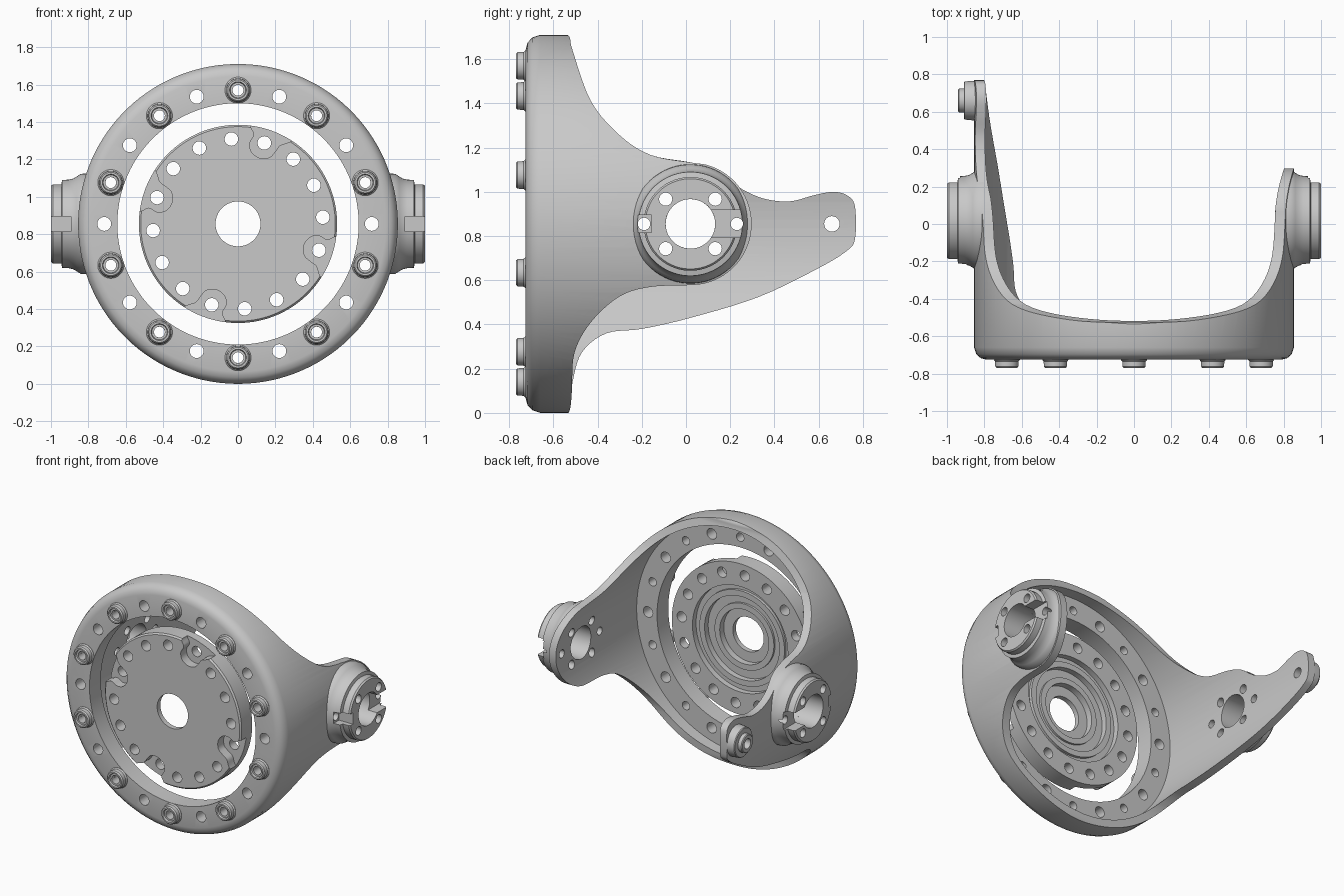
import bpy, bmesh, math
from mathutils import Vector

if "Cube" in bpy.data.objects:
    bpy.data.objects.remove(bpy.data.objects["Cube"])

grey = bpy.data.materials.new("matte grey")
grey.use_nodes = True
COLOUR = (0.58, 0.58, 0.58, 1)
grey.diffuse_color = COLOUR
grey.node_tree.nodes["Principled BSDF"].inputs["Base Color"].default_value = COLOUR

CZ = 0.855          # height of the ring axis
HUB_Y = 0.02        # depth of the pivot axis


def place(axis, centre, a, b, h):
    """Point at (a, b) across the axis and h along it."""
    cx, cy, cz = centre
    return (cx + a, cy + h, cz + b) if axis == "y" else (cx + h, cy + a, cz + b)


def add_lathe(bm, profile, axis, centre, n):
    """Revolve a closed (radius, height) profile."""
    rings = []
    for i in range(n):
        t = math.tau * (i + 0.5) / n
        rings.append([bm.verts.new(place(axis, centre, r * math.cos(t), r * math.sin(t), h))
                      for r, h in profile])
    m = len(profile)
    for i in range(n):
        p, q = rings[i], rings[(i + 1) % n]
        for j in range(m):
            k = (j + 1) % m
            bm.faces.new((p[j], p[k], q[k], q[j]))


def add_prism(bm, outline, axis, centre, h0, h1):
    """Extrude an outline along an axis, with all faces facing outwards."""
    lo = [bm.verts.new(place(axis, centre, a, b, h0)) for a, b in outline]
    hi = [bm.verts.new(place(axis, centre, a, b, h1)) for a, b in outline]
    n = len(lo)
    faces = [bm.faces.new(lo[::-1]), bm.faces.new(hi)]
    faces += [bm.faces.new((lo[i], lo[(i + 1) % n], hi[(i + 1) % n], hi[i])) for i in range(n)]
    area = sum(a[0] * b[1] - b[0] * a[1] for a, b in zip(outline, outline[1:] + outline[:1]))
    handed = 1 if axis == "x" else -1
    if area * (h1 - h0) * handed < 0:
        bmesh.ops.reverse_faces(bm, faces=faces)


def circle(r, n=24, a=0, b=0):
    return [(a + r * math.cos(math.tau * i / n), b + r * math.sin(math.tau * i / n))
            for i in range(n)]


def box(a0, a1, b0, b1):
    return [(a0, b0), (a1, b0), (a1, b1), (a0, b1)]


def finish(name, bm):
    if bm.calc_volume(signed=True) < 0:
        bmesh.ops.reverse_faces(bm, faces=bm.faces[:])
    me = bpy.data.meshes.new(name)
    bm.to_mesh(me)
    bm.free()
    me.materials.append(grey)
    ob = bpy.data.objects.new(name, me)
    bpy.context.collection.objects.link(ob)
    return ob


def lathe(name, profile, axis, centre, n=64):
    bm = bmesh.new()
    add_lathe(bm, profile, axis, centre, n)
    return finish(name, bm)


def cut(ob, *prisms):
    """Subtract each prism (outline, axis, centre, h0, h1), then drop the cutters."""
    bm = bmesh.new()
    for p in prisms:
        add_prism(bm, *p)
    cutter = finish("cutter", bm)
    cutter.hide_render = True
    mod = ob.modifiers.new("cut", "BOOLEAN")
    mod.operation, mod.solver, mod.object = "DIFFERENCE", "EXACT", cutter
    graph = bpy.context.evaluated_depsgraph_get()
    me = bpy.data.meshes.new_from_object(ob.evaluated_get(graph))
    ob.modifiers.clear()
    ob.data = me
    bpy.data.objects.remove(cutter)


def smooth_path(pts, steps=5):
    """Catmull-Rom curve through the points."""
    v = [Vector(p) for p in pts]
    v = [2 * v[0] - v[1]] + v + [2 * v[-1] - v[-2]]
    out = []
    for a, b, c, d in zip(v, v[1:], v[2:], v[3:]):
        for s in range(steps):
            t = s / steps
            out.append(tuple(0.5 * (2 * b + (c - a) * t + (2 * a - 5 * b + 4 * c - d) * t * t
                                    + (3 * b - a - 3 * c + d) * t ** 3)))
    return out + [tuple(v[-2])]


# Cup: front flange with a cylindrical wall, later trimmed into ring and arms
cup = lathe("ring_and_arms", [
    (0.645, -0.725), (0.79, -0.725), (0.82, -0.717), (0.843, -0.696), (0.855, -0.66),
    (0.855, 0.9), (0.803, 0.9), (0.803, -0.6), (0.645, -0.6)], "y", (0, 0, CZ), 128)

# Side outlines of both arms
top = [(-0.56, 1.73), (-0.527, 1.7), (-0.513, 1.64), (-0.43, 1.41), (-0.3, 1.256),
       (-0.16, 1.167), (0.02, 1.133)]
short_end = [(HUB_Y + 0.277 * math.cos(math.radians(a)), CZ + 0.277 * math.sin(math.radians(a)))
             for a in range(75, -91, -15)]
short_low = [(-0.16, 0.57), (-0.3, 0.527), (-0.43, 0.41), (-0.505, 0.27), (-0.516, 0.1),
             (-0.527, 0.01), (-0.56, -0.02)]
long_end = [(0.14, 1.095), (0.24, 1.02), (0.35, 0.97), (0.47, 0.957), (0.58, 0.985),
            (0.67, 1.0), (0.735, 0.98), (0.765, 0.93), (0.765, 0.79), (0.73, 0.735), (0.6, 0.655),
            (0.33, 0.525), (0.02, 0.43), (-0.2, 0.38), (-0.36, 0.36), (-0.47, 0.275),
            (-0.513, 0.14), (-0.527, 0.01), (-0.56, -0.02)]
frame = [(-0.57, -0.3), (1.2, -0.3), (1.2, 2), (-0.57, 2)]
cut(cup, (smooth_path(top + short_end + short_low) + frame, "x", (0, 0, 0), -0.001, 1.2))
cut(cup, (smooth_path(top + long_end) + frame, "x", (0, 0, 0), -1.2, 0.002))

# Flange holes, and a screw boss on every second one
FLANGE_R = 0.715
holes = []
for i in range(20):
    t = math.tau * i / 20
    centre = (FLANGE_R * math.cos(t), 0, CZ + FLANGE_R * math.sin(t))
    holes.append((circle(0.029 if i % 2 else 0.037), "y", centre, -0.9, -0.56))
    if i % 2:
        lathe("screw_boss", [
            (0.029, -0.7), (0.07, -0.7), (0.07, -0.727), (0.063, -0.735), (0.062, -0.762),
            (0.055, -0.77), (0.045, -0.77), (0.041, -0.758), (0.029, -0.758)],
            "y", centre, 32)
cut(cup, *holes)

# Pivot hubs: bore, bolt holes and keyways
for side, label in ((1, "left"), (-1, "right")):
    pivot = (0, HUB_Y, CZ)
    hub = lathe(label + "_hub", [(r, side * h) for r, h in (
        (0.112, 0.805), (0.27, 0.805), (0.268, 0.84), (0.254, 0.862), (0.243, 0.88),
        (0.237, 0.905), (0.235, 0.94), (0.212, 0.945), (0.212, 0.99), (0.204, 1.0),
        (0.112, 1.0))], "x", pivot)
    bolts = [(circle(0.03, 20, a, b), "x", pivot, side * 0.6, side * 1.1)
             for a in (-0.112, 0.112) for b in (-0.112, 0.112)]
    bolts += [(circle(0.028, 20, a, 0), "x", pivot, side * 0.6, side * 1.1)
              for a in (-0.21, 0.21)]
    cut(hub, *bolts)
    cut(hub, (box(0.08, 0.3, -0.062, 0.062), "x", pivot, side * 0.93, side * 1.1),
        (box(-0.3, -0.175, -0.04, 0.04), "x", pivot, side * 0.893, side * 1.1))
    cut(cup, (circle(0.112, 48), "x", pivot, side * 0.6, side * 1.1), *bolts)

# Boss and fastener at the tip of the long arm
tip = (0, 0.66, CZ)
lathe("tip_boss", [(0.035, -0.81), (0.106, -0.81), (0.106, -0.865), (0.102, -0.905),
                   (0.097, -0.91), (0.035, -0.91)], "x", tip, 48)
lathe("tip_fastener", [(0.035, -0.9), (0.064, -0.9), (0.064, -0.935), (0.058, -0.94),
                       (0.035, -0.94)], "x", tip, 32)
cut(cup, (circle(0.035), "x", tip, -1.1, -0.6))

# Centre disc with a stepped back
disc_centre = (0, 0, CZ)
disc = lathe("centre_disc", [
    (0.12, -0.725), (0.52, -0.725), (0.53, -0.715), (0.53, -0.6), (0.37, -0.6), (0.37, -0.64),
    (0.33, -0.64), (0.33, -0.62), (0.29, -0.62), (0.29, -0.66), (0.23, -0.66), (0.23, -0.645),
    (0.19, -0.645), (0.19, -0.69), (0.12, -0.69)], "y", disc_centre, 96)
cut(disc, *[(circle(0.036, 24, 0.455 * math.cos(t), 0.455 * math.sin(t)), "y",
             disc_centre, -0.9, -0.5)
            for t in (math.radians(4.5 + 22.5 * i) for i in range(16))])

# Four hooked pockets in the disc's front rim, given as (tangent, radius)
hook = smooth_path([(0.11, 0.56), (0.095, 0.515), (0.065, 0.48), (0.073, 0.43), (0.05, 0.388),
                    (0, 0.371), (-0.05, 0.39), (-0.07, 0.43), (-0.085, 0.47), (-0.125, 0.5),
                    (-0.18, 0.56)], 4)
pockets = []
for quarter in range(4):
    t = math.radians(72 + 90 * quarter)
    c, s = math.cos(t), math.sin(t)
    pockets.append(([(r * c - u * s, r * s + u * c) for u, r in hook], "y",
                    disc_centre, -0.9, -0.66))
cut(disc, *pockets)

# Smooth shading with crisp edges
bpy.ops.object.select_all(action="DESELECT")
for ob in bpy.context.collection.objects:
    if ob.type == "MESH" and grey.name in ob.data.materials:
        ob.select_set(True)
        bpy.context.view_layer.objects.active = ob
bpy.ops.object.shade_smooth_by_angle(angle=math.radians(35))
